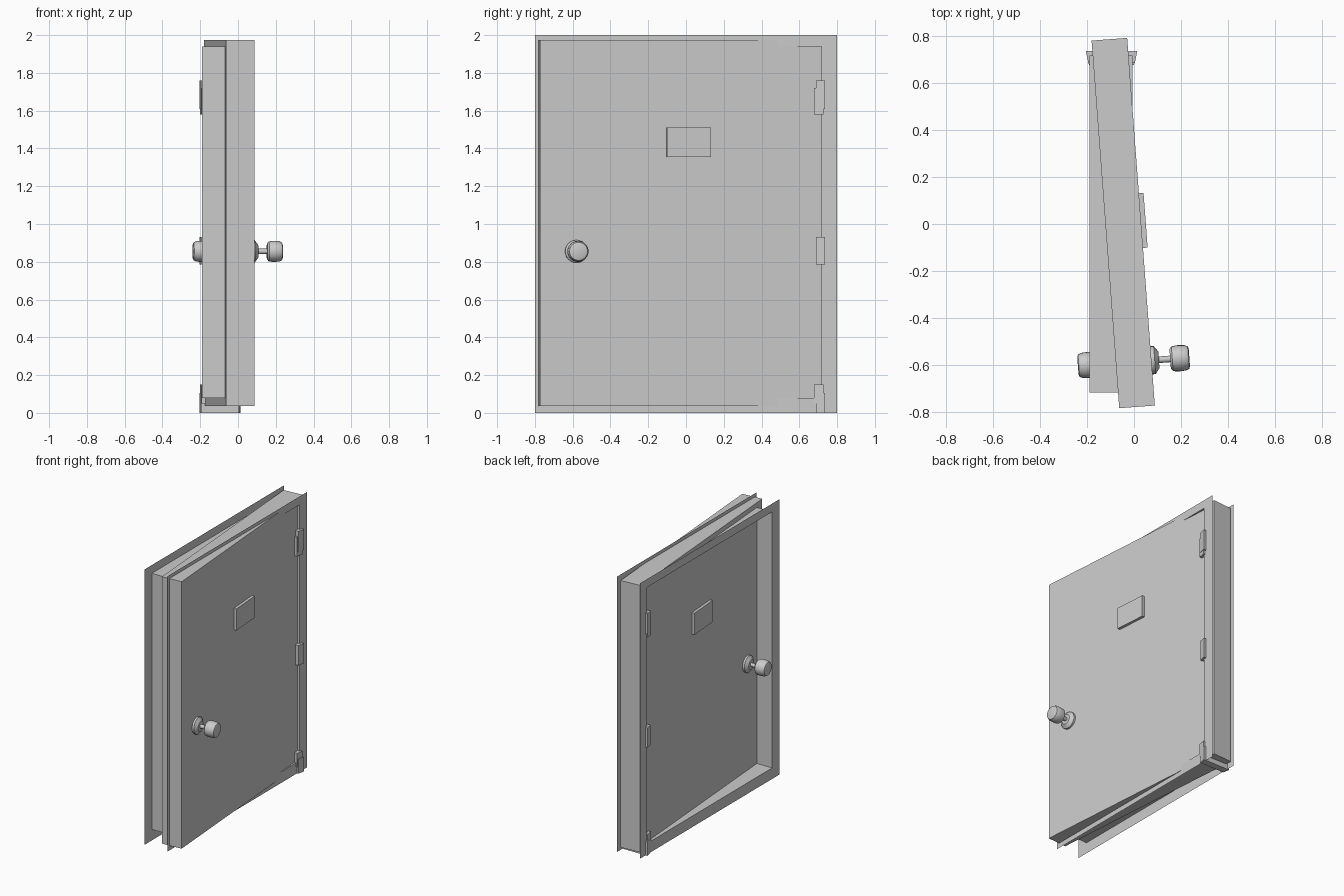
import bpy, bmesh, math
from mathutils import Matrix

cube = bpy.data.objects.get("Cube")
if cube:
    bpy.data.objects.remove(cube, do_unlink=True)

grey = bpy.data.materials.new("plain grey")
grey.use_nodes = True
GREY = (0.6, 0.6, 0.6, 1)
grey.diffuse_color = GREY
grey.node_tree.nodes["Principled BSDF"].inputs["Base Color"].default_value = GREY

# The leaf stands slightly ajar; everything mounted on it shares this placement
LEAF = Matrix.Translation((-0.046, 0.004, 0)) @ Matrix.Rotation(math.radians(4.3), 4, 'Z')


def finish(name, bm, matrix=None):
    mesh = bpy.data.meshes.new(name)
    bm.to_mesh(mesh)
    bm.free()
    mesh.materials.append(grey)
    obj = bpy.data.objects.new(name, mesh)
    bpy.context.collection.objects.link(obj)
    if matrix:
        obj.matrix_world = matrix
    return obj


def box(name, x, y, z, matrix=None, taper=0):
    """Box from (min, max) ranges; taper draws in the x ends on the -y side."""
    bm = bmesh.new()
    bmesh.ops.create_cube(bm, size=1)
    for v in bm.verts:
        inset = taper if v.co.y < 0 else 0
        v.co = (x[1] - inset if v.co.x > 0 else x[0] + inset,
                y[v.co.y > 0], z[v.co.z > 0])
    return finish(name, bm, matrix)


def rectangle(bm, x, half, low, high):
    return [bm.verts.new((x, s * half, z)) for s, z in
            ((-1, low), (1, low), (1, high), (-1, high))]


def bridge(bm, a, b):
    for i in range(4):
        j = (i + 1) % 4
        bm.faces.new((a[i], a[j], b[j], b[i]))


# Door frame: sheet trim on both sides of the wall, joined by the jamb lining
BACK, FRONT = -0.19, -0.006
bm = bmesh.new()
loops = [rectangle(bm, BACK, 0.8, 0, 2), rectangle(bm, BACK, 0.717, 0.08, 1.94),
         rectangle(bm, FRONT, 0.717, 0.08, 1.94), rectangle(bm, FRONT, 0.8, 0, 2)]
for a, b in zip(loops, loops[1:]):
    bridge(bm, a, b)
bmesh.ops.recalc_face_normals(bm, faces=bm.faces)
finish("door_frame", bm)

# Door leaf and the small plaque on each face
box("door_leaf", (-0.076, 0.076), (-0.785, 0.785), (0.036, 1.975), LEAF)
for side, x in (("front", (0.07, 0.096)), ("back", (-0.096, -0.07))):
    box(side + "_plaque", x, (-0.112, 0.122), (1.355, 1.512), LEAF)

# Hinges: two overlapping leaves running through the frame
for place, low, high in (("top", 1.61, 1.76), ("middle", 0.785, 0.93), ("bottom", 0, 0.105)):
    box(place + "_hinge", (-0.205, 0.014), (0.688, 0.737), (low, high), taper=0.01)
for place, low, high in (("top", 1.58, 1.72), ("bottom", 0.05, 0.15)):
    box(place + "_hinge_leaf", (-0.2, 0.008), (0.677, 0.727), (low, high), taper=0.008)

# Knobs: one turned profile (distance from leaf centre, radius) spun for each side
PROFILE = ((0.07, 0.06), (0.09, 0.06), (0.108, 0.035), (0.108, 0.014), (0.156, 0.014),
           (0.156, 0.042), (0.165, 0.053), (0.19, 0.056), (0.22, 0.054),
           (0.234, 0.048), (0.238, 0.038), (0.238, 0))
for side, sign in (("front", 1), ("back", -1)):
    bm = bmesh.new()
    verts = [bm.verts.new((sign * d, 0, r)) for d, r in PROFILE]
    edges = [bm.edges.new(pair) for pair in zip(verts, verts[1:])]
    bmesh.ops.spin(bm, geom=verts + edges, cent=(0, 0, 0), axis=(1, 0, 0),
                   angle=math.tau, steps=24)
    bmesh.ops.remove_doubles(bm, verts=bm.verts, dist=0.0005)
    bmesh.ops.recalc_face_normals(bm, faces=bm.faces)
    knob = finish(side + "_knob", bm, LEAF @ Matrix.Translation((0, -0.592, 0.855)))
    bpy.ops.object.select_all(action='DESELECT')
    knob.select_set(True)
    bpy.context.view_layer.objects.active = knob
    bpy.ops.object.shade_smooth_by_angle(angle=math.radians(30))
